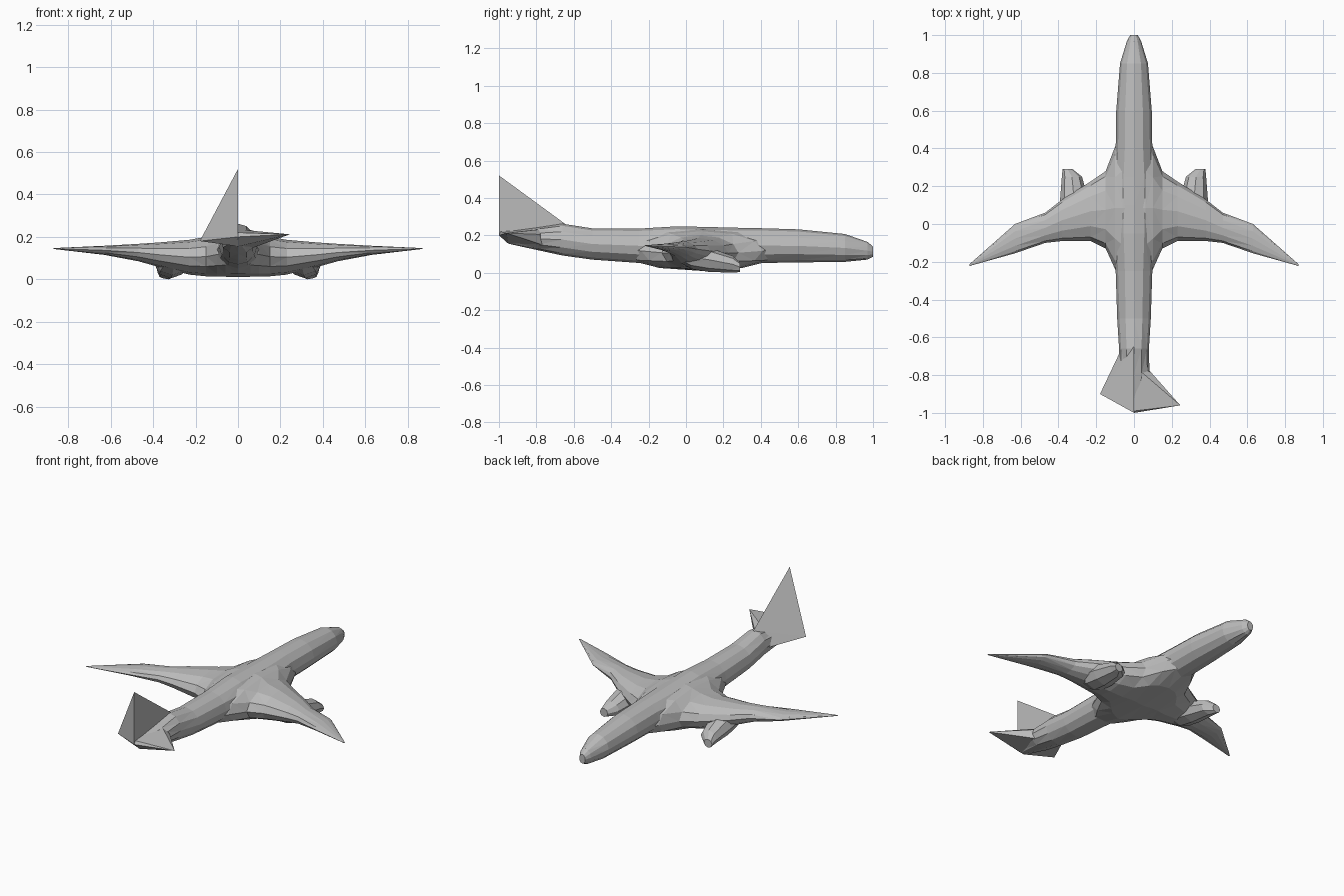
import bpy, bmesh, math

cube = bpy.data.objects.get("Cube")
if cube:
    bpy.data.objects.remove(cube, do_unlink=True)

grey = bpy.data.materials.new("plain_grey")
grey.use_nodes = True
colour = (0.5, 0.5, 0.5, 1)
grey.diffuse_color = colour
grey.node_tree.nodes["Principled BSDF"].inputs["Base Color"].default_value = colour


def finish(name, bm, mirror=False):
    bmesh.ops.recalc_face_normals(bm, faces=bm.faces[:])
    mesh = bpy.data.meshes.new(name)
    bm.to_mesh(mesh)
    bm.free()
    mesh.materials.append(grey)
    obj = bpy.data.objects.new(name, mesh)
    bpy.context.collection.objects.link(obj)
    if mirror:
        obj.modifiers.new("Mirror", 'MIRROR').use_axis[0] = True
    return obj


def loft(name, sections, axis, sides=12, mirror=False):
    """Skin oval sections (position, low, high, bottom z, top z) along an axis."""
    bm = bmesh.new()
    rings = []
    for pos, low, high, bottom, top in sections:
        ring = []
        for i in range(sides):
            a = math.tau * i / sides
            across = (low + high) / 2 + (high - low) / 2 * math.cos(a)
            z = (bottom + top) / 2 + (top - bottom) / 2 * math.sin(a)
            point = (across, pos, z) if axis == 'Y' else (pos, across, z)
            ring.append(bm.verts.new(point))
        rings.append(ring)
    for r, s in zip(rings, rings[1:]):
        for i in range(sides):
            j = (i + 1) % sides
            bm.faces.new((r[i], r[j], s[j], s[i]))
    bm.faces.new(rings[0])
    bm.faces.new(rings[-1])
    bmesh.ops.triangulate(bm, faces=bm.faces[:])
    return finish(name, bm, mirror)


def hull(name, points):
    bm = bmesh.new()
    for p in points:
        bm.verts.new(p)
    bmesh.ops.convex_hull(bm, input=bm.verts[:])
    return finish(name, bm)


# Fuselage from nose to tail: y, half width, bottom, top
body = [
    (1.0, .02, .085, .14), (.97, .037, .07, .165), (.85, .074, .058, .207),
    (.6, .094, .055, .232), (.4, .097, .052, .238), (.25, .11, .025, .241),
    (.1, .115, .012, .245), (-.05, .11, .022, .248), (-.25, .097, .052, .236),
    (-.5, .089, .07, .237), (-.66, .079, .092, .262), (-.79, .082, .12, .242),
    (-.94, .035, .153, .222), (-.99, .01, .19, .215),
]
loft("fuselage", [(y, -w, w, b, t) for y, w, b, t in body], 'Y')

# Swept wings that flare into the body: x, trailing y, leading y, bottom, top
loft("wings", [
    (0, -.36, .52, .01, .235), (.06, -.31, .48, .012, .232),
    (.1, -.24, .41, .012, .222), (.15, -.13, .28, .014, .2),
    (.23, -.09, .225, .022, .186), (.38, -.09, .13, .06, .173),
    (.47, -.1, .06, .085, .167), (.63, -.155, .0, .115, .158),
    (.87, -.222, -.212, .143, .147),
], 'X', mirror=True)

# Engines under the wings: y, inner x, outer x, bottom, top
loft("engines", [
    (.29, .325, .378, .004, .055), (.25, .275, .382, 0, .09),
    (.12, .24, .392, .005, .135), (.03, .23, .39, .02, .15),
    (-.06, .25, .35, .07, .15),
], 'Y', sides=8, mirror=True)

# Tall fin, webbed down to the right tailplane
fin_top, fin_front = (0, -1, .52), (0, -.65, .264)
tail_end, tail_under = (0, -1, .2), (0, -.95, .155)
hull("fin_and_right_tailplane", [
    fin_top, fin_front, tail_end, tail_under,
    (-.18, -.9, .18), (-.08, -.69, .17),
])

# Flat left tailplane
hull("left_tailplane", [
    tail_end, tail_under, (0, -.99, .22), (0, -.75, .235),
    (.09, -.785, .205), (.075, -.77, .15), (.245, -.96, .212),
])
